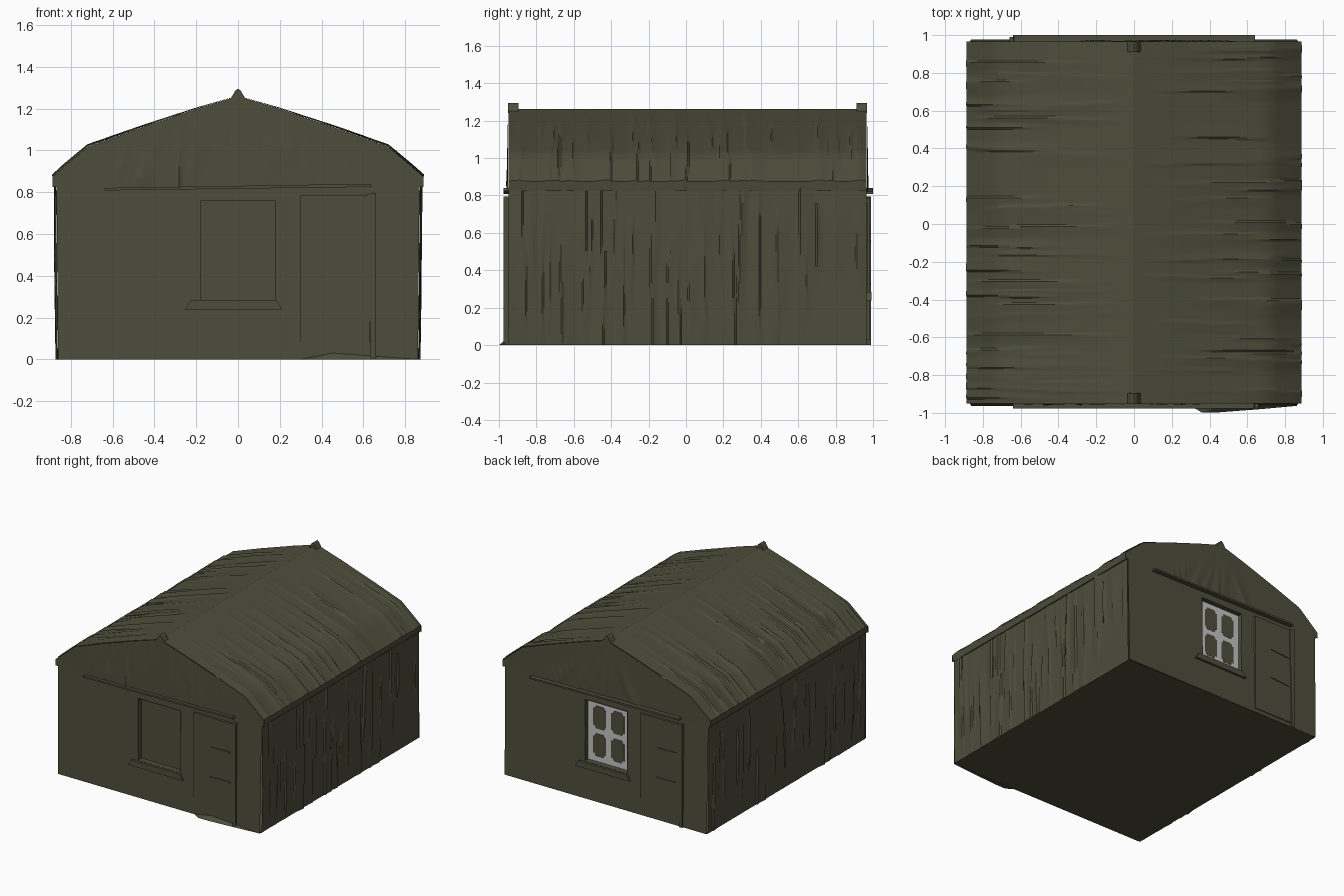
import bpy, bmesh, random
from mathutils import Vector

if bpy.data.objects.get("Cube"):
    bpy.data.objects.remove(bpy.data.objects["Cube"])
rng = random.Random(7)


def material(name, rgb):
    m = bpy.data.materials.new(name)
    m.use_nodes = True
    m.diffuse_color = (*rgb, 1)
    m.node_tree.nodes["Principled BSDF"].inputs["Base Color"].default_value = (*rgb, 1)
    return m


CANVAS = material("olive canvas", (0.075, 0.075, 0.045))
FRAME = material("pale grey frame", (0.56, 0.56, 0.56))
CENTRE = Vector((0, 0, 0.5))


def finish(name, bm, mat, outward=True):
    """Turn a bmesh into a shaded object; open sheets face away from the middle."""
    bmesh.ops.recalc_face_normals(bm, faces=bm.faces)
    if outward:
        score = sum(f.normal.dot(f.calc_center_median() - CENTRE) * f.calc_area() for f in bm.faces)
        if score < 0:
            bmesh.ops.reverse_faces(bm, faces=bm.faces)
    mesh = bpy.data.meshes.new(name)
    bm.to_mesh(mesh)
    bm.free()
    mesh.materials.append(mat)
    obj = bpy.data.objects.new(name, mesh)
    bpy.context.collection.objects.link(obj)
    bpy.context.view_layer.objects.active = obj
    bpy.ops.object.select_all(action="DESELECT")
    obj.select_set(True)
    bpy.ops.object.shade_smooth_by_angle(angle=0.4)
    return obj


def sheet(name, us, vs, point, mat=CANVAS, skip=None, outward=True):
    bm = bmesh.new()
    rows = [[bm.verts.new(point(u, v)) for u in us] for v in vs]
    for j in range(len(vs) - 1):
        for i in range(len(us) - 1):
            if skip and skip((us[i] + us[i + 1]) / 2, (vs[j] + vs[j + 1]) / 2):
                continue
            bm.faces.new((rows[j][i], rows[j][i + 1], rows[j + 1][i + 1], rows[j + 1][i]))
    bmesh.ops.delete(bm, geom=[v for v in bm.verts if not v.link_faces], context="VERTS")
    return finish(name, bm, mat, outward)


def prism(name, outline, place, lo, hi, mat=CANVAS):
    """Extrude an (x, z) outline outwards from lo to hi."""
    bm = bmesh.new()
    back = [bm.verts.new(place(x, lo, z)) for x, z in outline]
    front = [bm.verts.new(place(x, hi, z)) for x, z in outline]
    bm.faces.new(back)
    bm.faces.new(front)
    for i in range(len(outline)):
        k = (i + 1) % len(outline)
        bm.faces.new((back[i], back[k], front[k], front[i]))
    return finish(name, bm, mat, False)


def rect(x0, x1, z0, z1):
    return [(x0, z0), (x1, z0), (x1, z1), (x0, z1)]


def steps(a, b, n):
    return [a + (b - a) * i / n for i in range(n + 1)]


def make_folds(n, a, b, amp, fan=0.0):
    """Random creases: position, extent along the cloth, width, height, lean."""
    folds = []
    for _ in range(n):
        mid, half = rng.uniform(0.2, 0.8), rng.uniform(0.2, 0.55)
        folds.append((rng.uniform(a, b), mid, half, rng.choice((-1, 1)) * rng.uniform(0.03, 0.1),
                      amp * rng.uniform(0.5, 1), rng.uniform(-0.04, 0.04), fan))
    return folds


def crease(folds, p, v):
    """Sawtooth height: a slow rise that drops off sharply on one side."""
    best = 0.0
    for c, mid, half, w, amp, lean, fan in folds:
        t = (p - c * (1 - fan * v) - lean * (v - 0.5)) / w
        taper = 1 - abs(v - mid) / half
        if 0 <= t <= 1 and taper > 0:
            best = max(best, amp * (1 - t) * min(1, taper * 2))
    return best


# Half of the roof outline, eave lip to ridge
PROFILE = [(0.88, 0.825), (0.888, 0.875), (0.72, 1.018), (0.48, 1.105), (0.2, 1.2), (0, 1.262)]
SPAN = len(PROFILE) - 1
FRONT, BACK = -0.95, 0.965


def roof_at(v):
    i = min(int(v * SPAN), SPAN - 1)
    t = v * SPAN - i
    (x0, z0), (x1, z1) = PROFILE[i], PROFILE[i + 1]
    return x0 + (x1 - x0) * t, z0 + (z1 - z0) * t


def roof_height(x):
    for (x0, z0), (x1, z1) in zip(PROFILE[1:], PROFILE[2:]):
        if x1 <= abs(x) <= x0:
            return z0 + (z1 - z0) * (x0 - abs(x)) / (x0 - x1)
    return PROFILE[1][1]


# Creased roof slopes and pleated long walls
for side, label in ((1, "left"), (-1, "right")):
    roof_folds = make_folds(42, FRONT, BACK, 0.014)
    wall_folds = make_folds(45, FRONT, BACK, 0.014)

    def roof_point(y, v):
        x, z = roof_at(v)
        h = crease(roof_folds, y, v) * (1 - v * v)
        return side * (x + h * 0.4 * (1 - v) - 0.002), y, z + h * min(1, v * 4)

    def wall_point(y, v):
        return side * (0.862 + 0.008 * v + crease(wall_folds, y, v)), y, 0.84 * v

    sheet(label + "_roof", steps(FRONT, BACK, 190), steps(0, 1, 20), roof_point)
    sheet(label + "_wall", steps(FRONT, BACK, 190), steps(0, 1, 10), wall_point)
    sheet(label + "_eave_underside", [FRONT, BACK], [0.862, 0.88],
          lambda y, x: (side * x, y, 0.826))

# Floor
sheet("floor", [-0.862, 0.862], [FRONT - 0.01, BACK + 0.01], lambda x, y: (x, y, 0))


def build_end(d, label, base):
    """One gable end; the back is the front turned half way round."""
    def place(x, out, z):
        return -d * x, d * (base + out), z

    # Lower end wall with a window opening
    xs = [-0.87, -0.6, -0.35, -0.18, 0.18, 0.3, 0.65, 0.87]
    sheet(label + "_end_wall", xs, [0, 0.04, 0.285, 0.76, 0.84],
          lambda x, z: place(x * (0.99 + 0.01 * z), 0.012 * (1 - z / 0.84), z),
          skip=lambda x, z: abs(x) < 0.18 and 0.285 < z < 0.76)

    # Creased gable cloth
    folds = make_folds(16, -0.6, 0.6, 0.013, 0.9 if d > 0 else 0.1)
    sheet(label + "_gable", steps(-0.888, 0.888, 120), steps(0, 1, 10),
          lambda x, v: place(x, 0.001 + crease(folds, x, v) * (1 - v),
                             0.825 + (roof_height(x) - 0.827) * v))

    # Window recess, pane and sill
    corners = rect(-0.18, 0.18, 0.285, 0.76) + [(-0.18, 0.285)]
    reveal = sheet(label + "_window_reveal", range(5), [0.008, -0.035],
                   lambda i, o: place(corners[i][0], o, corners[i][1]), outward=False)
    reveal.data.flip_normals()
    sheet(label + "_window_pane", [-0.18, 0.18], [0.285, 0.76],
          lambda x, z: place(x, -0.035, z))
    prism(label + "_window_sill", [(-0.255, 0.238), (0.21, 0.238), (0.185, 0.283), (-0.225, 0.283)],
          place, -0.01, 0.026)

    # Strap across the gable
    prism(label + "_strap", [(-0.64, 0.808), (0.64, 0.825), (0.635, 0.84), (-0.64, 0.82)],
          place, -0.01, 0.035 if d > 0 else 0.026)

    # Door flap, its overlapping edge and a spread hem
    prism(label + "_door", rect(0.3, 0.63, 0.03, 0.785), place, 0, 0.018)
    prism(label + "_door_edge", [(0.635, 0), (0.66, 0), (0.66, 0.795), (0.615, 0.79)],
          place, -0.005, 0.024)
    for z in (0.33, 0.56):
        prism(label + "_door_fold", [(0.44, z), (0.61, z - 0.012), (0.61, z + 0.005)],
              place, 0.015, 0.023)
    if d < 0:
        bm = bmesh.new()
        rim = [bm.verts.new(place(*p)) for p in
               ((0.3, 0.012, 0), (0.36, 0.047, 0), (0.45, 0.046, 0), (0.66, 0.03, 0), (0.86, 0.012, 0))]
        tip = bm.verts.new(place(0.45, 0.016, 0.03))
        for a, b in zip(rim, rim[1:]):
            bm.faces.new((a, b, tip))
        bm.faces.new(rim)
        finish(label + "_door_hem", bm, CANVAS, False)

    # Ridge end cap
    prism(label + "_ridge_cap", [(-0.04, 1.24), (0.04, 1.24), (0.012, 1.287), (0, 1.295), (-0.012, 1.287)],
          place, -0.055, 0.001)

    # Grey lattice with four notched lights on the back window
    if d > 0:
        prism("window_frame", rect(-0.178, 0.178, 0.29, 0.757), place, -0.034, -0.026, FRAME)
        for sx in (-1, 1):
            for zc in (0.418, 0.632):
                w, h, n = 0.055, 0.088, 0.022
                light = [(w - n, h), (w - n / 2, h - n), (w, h - n), (w, n - h),
                         (w - n / 2, n - h), (w - n, -h)]
                light += [(-x, -z) for x, z in light]
                light = [(x, z) for x, z in light[:6]] + light[6:]
                prism("window_light", [(sx * 0.077 + x, zc + z) for x, z in light],
                      place, -0.028, -0.024)


build_end(-1, "front", 0.951)
build_end(1, "back", 0.966)
